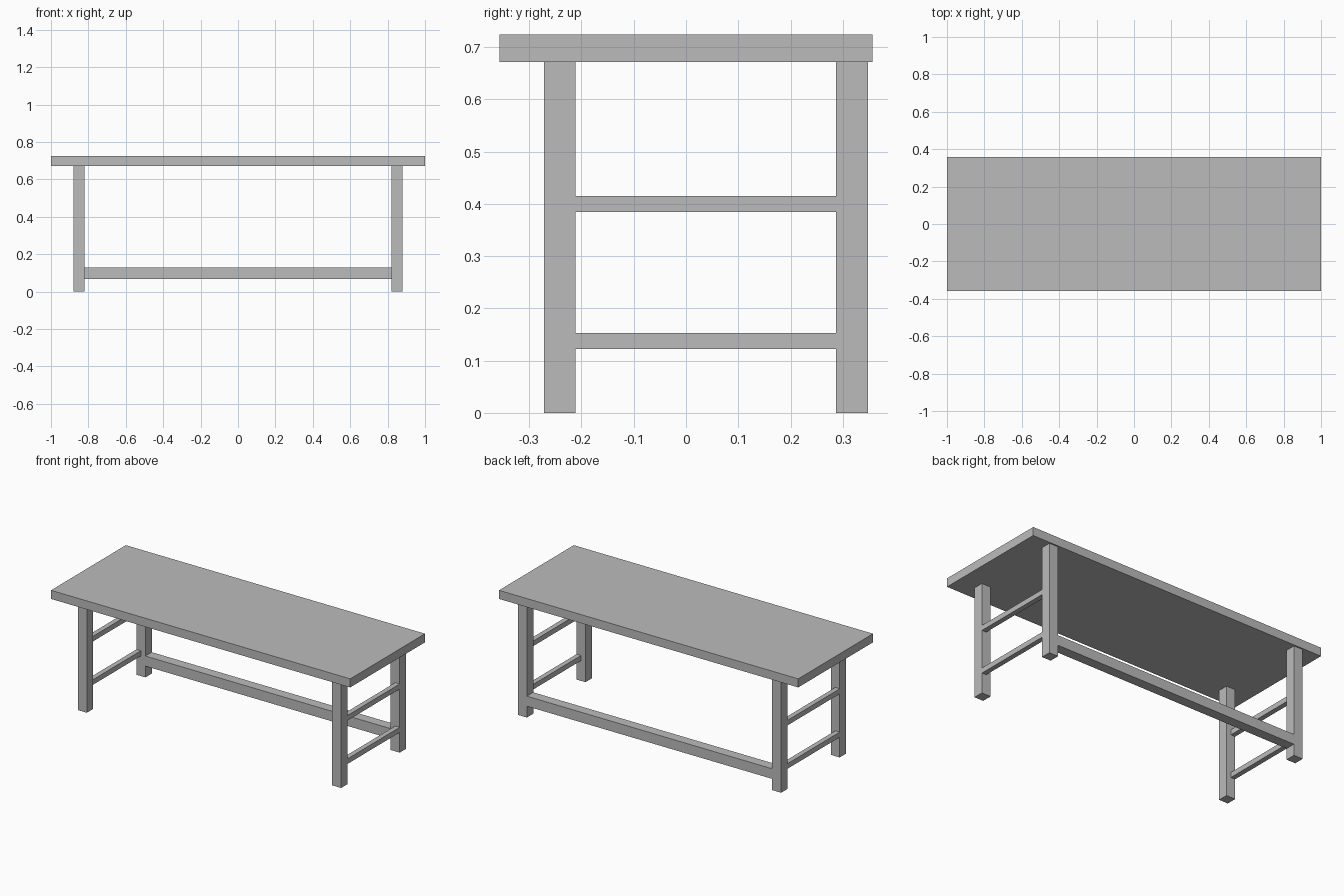
import bpy

cube = bpy.data.objects.get("Cube")
if cube:
    bpy.data.objects.remove(cube, do_unlink=True)

grey = bpy.data.materials.new("plain_grey")
grey.use_nodes = True
colour = (0.5, 0.5, 0.5, 1)
grey.diffuse_color = colour
grey.node_tree.nodes["Principled BSDF"].inputs["Base Color"].default_value = colour


def box(name, x, y, z):
    """Add a box from its (low, high) range on each axis."""
    ranges = (x, y, z)
    bpy.ops.mesh.primitive_cube_add(size=1, location=[(a + b) / 2 for a, b in ranges])
    obj = bpy.context.object
    obj.name = name
    obj.scale = [b - a for a, b in ranges]
    bpy.ops.object.transform_apply(location=False, rotation=False, scale=True)
    obj.data.materials.append(grey)
    return obj


TOP_Z = 0.672
OUTER, INNER = 0.88, 0.82
FRONT_LEG = (-0.272, -0.211)
BACK_LEG = (0.287, 0.348)

# Table top
box("table_top", (-1, 1), (-0.357, 0.357), (TOP_Z, 0.724))

# Legs and side rails, flush with the outer faces of the legs
for side, s in (("left", 1), ("right", -1)):
    leg_x = sorted((s * INNER, s * OUTER))
    rail_x = sorted((s * (OUTER - 0.03), s * OUTER))
    box(f"front_{side}_leg", leg_x, FRONT_LEG, (0, TOP_Z))
    box(f"back_{side}_leg", leg_x, BACK_LEG, (0, TOP_Z))
    for level, z in (("lower", 0.122), ("upper", 0.384)):
        box(f"{level}_{side}_rail", rail_x, (FRONT_LEG[1], BACK_LEG[0]), (z, z + 0.031))

# Long rail between the back legs
box("back_rail", (-INNER, INNER), BACK_LEG, (0.068, 0.129))
